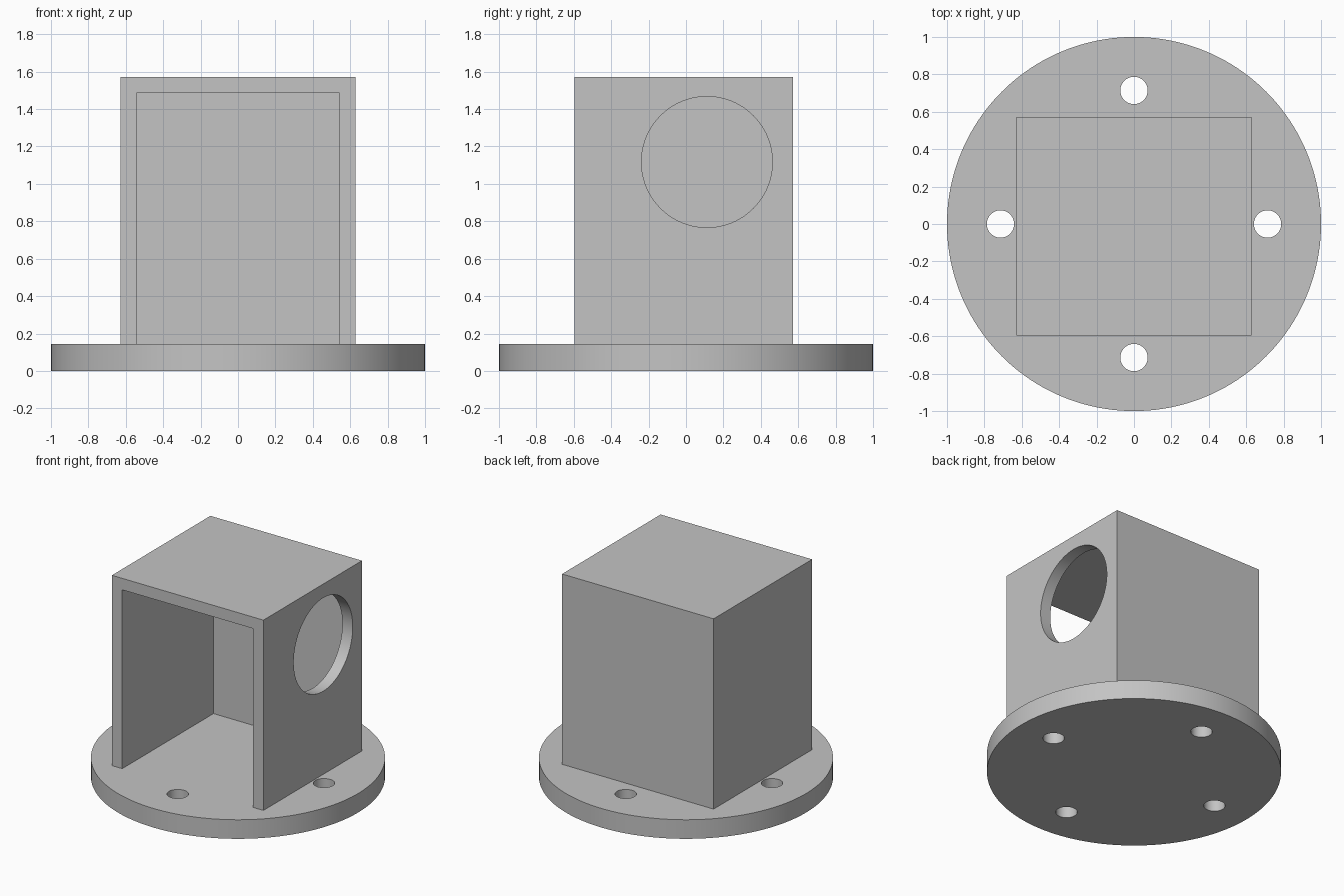
import bpy
import math
from mathutils import Vector

if "Cube" in bpy.data.objects:
    bpy.data.objects.remove(bpy.data.objects["Cube"])

grey = bpy.data.materials.new("plain grey")
grey.use_nodes = True
colour = (0.55, 0.55, 0.55, 1)
grey.diffuse_color = colour
grey.node_tree.nodes["Principled BSDF"].inputs["Base Color"].default_value = colour


def finish(name):
    ob = bpy.context.object
    ob.name = name
    ob.data.materials.append(grey)
    return ob


def box(name, low, high):
    low, high = Vector(low), Vector(high)
    bpy.ops.mesh.primitive_cube_add(size=1, location=(low + high) / 2)
    bpy.context.object.scale = high - low
    bpy.ops.object.transform_apply(location=True, rotation=False, scale=True)
    return finish(name)


def cylinder(name, radius, depth, centre, rotation=(0, 0, 0), sides=96):
    bpy.ops.mesh.primitive_cylinder_add(vertices=sides, radius=radius, depth=depth,
                                        location=centre, rotation=rotation)
    bpy.ops.object.transform_apply(location=True, rotation=True, scale=True)
    return finish(name)


def cut(target, cutters):
    bpy.context.view_layer.objects.active = target
    for cutter in cutters:
        mod = target.modifiers.new("cut", "BOOLEAN")
        mod.operation = "DIFFERENCE"
        mod.solver = "EXACT"
        mod.object = cutter
        bpy.ops.object.modifier_apply(modifier=mod.name)
        bpy.data.objects.remove(cutter)


def smooth(ob):
    bpy.ops.object.select_all(action="DESELECT")
    ob.select_set(True)
    bpy.context.view_layer.objects.active = ob
    bpy.ops.object.shade_smooth_by_angle(angle=math.radians(30))


plate_top = 0.143
wall = 0.086
half_width, front, back, top = 0.629, -0.597, 0.571, 1.571

# Round base plate with four screw holes
plate = cylinder("base_plate", 1, plate_top, (0, 0, plate_top / 2), sides=160)
holes = []
for i in range(4):
    a = i * math.pi / 2
    holes.append(cylinder("screw_hole", 0.073, 1,
                          (0.714 * math.cos(a), 0.714 * math.sin(a), 0), sides=48))
cut(plate, holes)
smooth(plate)

# Housing open at the front, with a round opening in its left wall
housing = box("housing", (-half_width, front, plate_top), (half_width, back, top))
cavity = box("cavity", (wall - half_width, front - 0.2, 0),
             (half_width - wall, back - wall, top - wall))
opening = cylinder("side_opening", 0.35, 0.4, (half_width, 0.112, 1.117),
                   (0, math.pi / 2, 0))
cut(housing, [cavity, opening])
smooth(housing)
